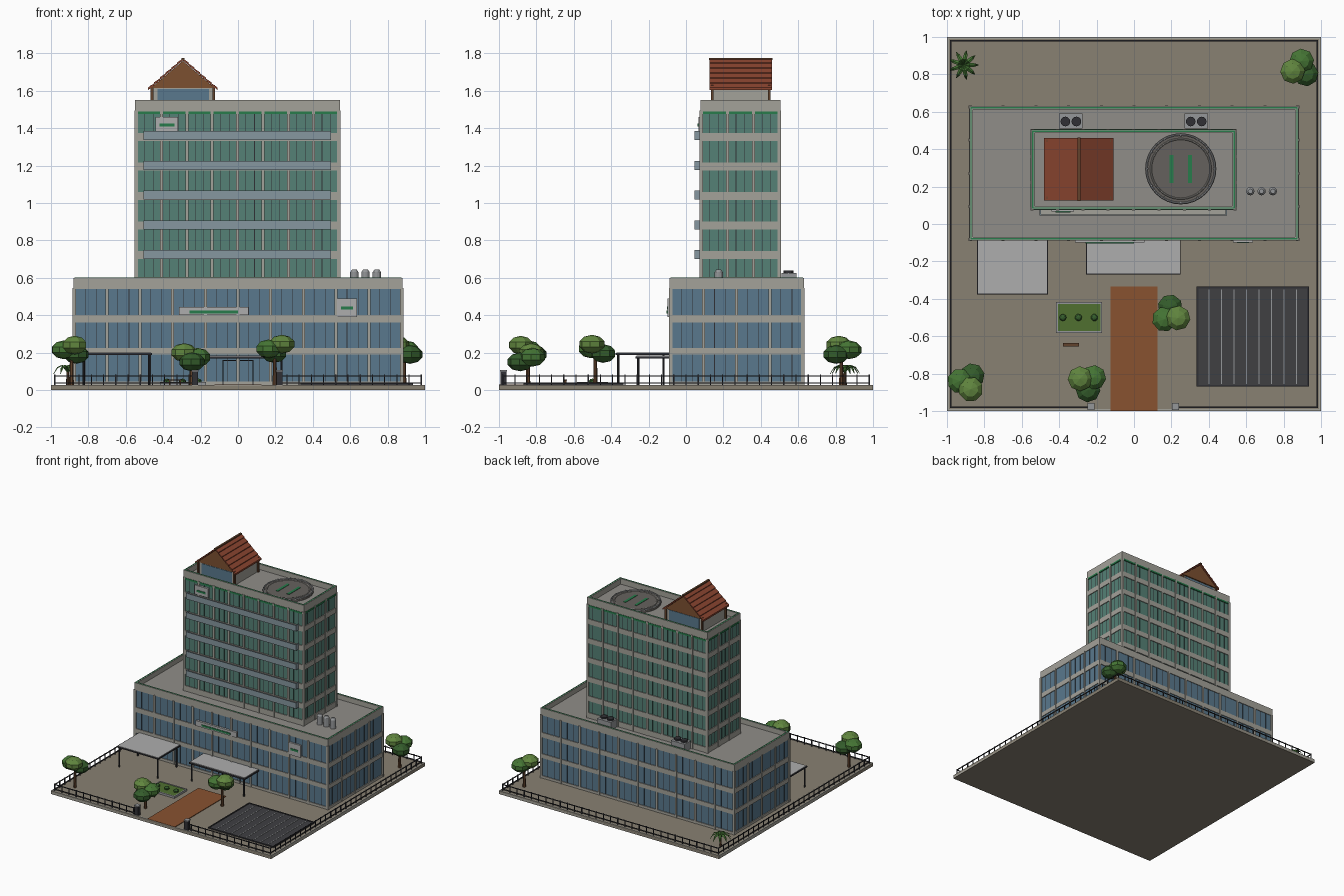
import bpy, bmesh, math, random
from mathutils import Matrix, Vector

if "Cube" in bpy.data.objects:
    bpy.data.objects.remove(bpy.data.objects["Cube"])
random.seed(4)
mats = {}
COL = dict(concrete=(.37, .36, .32), ground=(.25, .22, .17), roof=(.28, .27, .25), glass_blue=(.1, .19, .27),
           glass_green=(.09, .22, .18), balcony=(.24, .31, .35), tile=(.26, .06, .03), brick=(.25, .085, .03),
           asphalt=(.05, .05, .055), dark=(.03, .03, .035), green=(.02, .2, .07), grass=(.08, .16, .03),
           wood=(.12, .055, .025), gable=(.2, .08, .03), pad=(.13, .12, .11), pale=(.42, .42, .42),
           leaf0=(.035, .11, .025), leaf1=(.06, .18, .035), leaf2=(.12, .24, .05), metal=(.3, .31, .32))

def mat(n):
    if n not in mats:
        mats[n] = bpy.data.materials.new(n)
        mats[n].diffuse_color = (*COL[n], 1)
    return mats[n]

def finish(name, bm, m):
    me = bpy.data.meshes.new(name)
    bmesh.ops.recalc_face_normals(bm, faces=bm.faces)
    bm.to_mesh(me); bm.free()
    me.materials.append(mat(m))
    o = bpy.data.objects.new(name, me)
    bpy.context.collection.objects.link(o)
    return o

def boxes(name, m, items):
    """items: (x0, x1, y0, y1, z0, z1)"""
    bm = bmesh.new()
    for a, b, c, d, e, f in items:
        M = Matrix.Translation(((a+b)/2, (c+d)/2, (e+f)/2)) @ Matrix.Diagonal((b-a, d-c, f-e, 1))
        bmesh.ops.create_cube(bm, size=1, matrix=M)
    return finish(name, bm, m)

def cyls(name, m, items, n=12):
    """items: (x, y, z0, z1, r_bottom, r_top)"""
    bm = bmesh.new()
    for x, y, a, b, r, t in items:
        bmesh.ops.create_cone(bm, cap_ends=True, segments=n, radius1=r, radius2=t, depth=b-a,
                              matrix=Matrix.Translation((x, y, (a+b)/2)))
    return finish(name, bm, m)

def ring(x0, x1, y0, y1, z0, z1, w):
    return [(x0, x1, y0, y0+w, z0, z1), (x0, x1, y1-w, y1, z0, z1),
            (x0, x0+w, y0+w, y1-w, z0, z1), (x1-w, x1, y0+w, y1-w, z0, z1)]

def grid_posts(x0, x1, y0, y1, z0, z1, xs, ys, w, out):
    """upright strips on all four faces"""
    r = []
    for x in xs:
        r += [(x-w, x+w, y0-out, y0+.01, z0, z1), (x-w, x+w, y1-.01, y1+out, z0, z1)]
    for y in ys:
        r += [(x0-out, x0+.01, y-w, y+w, z0, z1), (x1-.01, x1+out, y-w, y+w, z0, z1)]
    return r

def block(name, x0, x1, y0, y1, z0, roof, top, nx, ny, bands, glass):
    dx, dy = (x1-x0)/nx, (y1-y0)/ny
    boxes(name+"_glazing", glass, [(x0, x1, y0, y1, z0, roof-.005)])
    boxes(name+"_roof", "roof", [(x0, x1, y0, y1, roof-.005, roof)])
    boxes(name+"_columns", "concrete", grid_posts(x0, x1, y0, y1, z0, top-.055,
          [x0+dx*i for i in range(nx+1)], [y0+dy*i for i in range(ny+1)], .008, .009))
    boxes(name+"_mullions", "dark", grid_posts(x0, x1, y0, y1, z0, top-.055,
          [x0+dx*(i+f) for i in range(nx) for f in (.33, .67)],
          [y0+dy*(i+f) for i in range(ny) for f in (.33, .67)], .0015, .002))
    b = []
    for a, c in bands:
        b += ring(x0-.006, x1+.006, y0-.006, y1+.006, a, c, .02)
    boxes(name+"_floor_bands", "concrete", b)
    boxes(name+"_parapet", "concrete", ring(x0-.005, x1+.005, y0-.005, y1+.005, top-.06, top, .018))
    boxes(name+"_parapet_trim", "green", ring(x0, x1, y0, y1, top-.002, top+.001, .007))

# Site slab, paving, parking
boxes("ground_slab", "ground", [(-1, 1, -1, 1, 0, .025)])
boxes("slab_kerb", "concrete", ring(-1, 1, -1, 1, .005, .028, .01))
boxes("entrance_path", "brick", [(-.125, .125, -.999, -.335, .02, .03)])
boxes("parking_surface", "asphalt", [(.335, .935, -.87, -.335, .02, .03)])
boxes("parking_lines", "metal", [(.4017+i*.0667-.003, .4017+i*.0667+.003, -.855, -.35, .029, .032) for i in range(8)])
boxes("parking_kerb", "dark", ring(.335, .935, -.87, -.335, .025, .034, .01))

# Main blocks
block("podium", -.875, .875, -.083, .625, .025, .56, .60, 10, 4, [(.025, .045), (.19, .225), (.36, .40)], "glass_blue")
block("tower", -.545, .54, .082, .5, .56, 1.505, 1.55, 8, 3,
      [(.56, .605)]+[(.70+.158*i, .742+.158*i) for i in range(5)], "glass_green")
boxes("tower_green_stripe", "green", ring(-.553, .548, .074, .508, 1.476, 1.49, .02))

# Tower balconies
boxes("balcony_fronts", "balcony", [(-.505, .497, .045, .052, .70+.159*i, .748+.159*i) for i in range(5)] +
      [(x, x+.007, .05, .08, .70+.159*i, .748+.159*i) for i in range(5) for x in (-.505, .49)])
boxes("balcony_floors", "concrete", [(-.50, .492, .05, .085, .70+.159*i, .71+.159*i) for i in range(5)])

# Plain sign panels
boxes("sign_panels", "pale", [(-.315, .055, -.10, -.083, .40, .443), (.53, .635, -.098, -.083, .39, .49),
                              (-.44, -.32, .066, .082, 1.385, 1.46)])
boxes("sign_bars", "green", [(-.26, 0, -.104, -.099, .41, .425), (.55, .615, -.102, -.097, .43, .447),
                             (-.42, -.34, .062, .067, 1.41, 1.425)])

# Canopies and entrance doors
boxes("canopy_roofs", "pale", [(-.835, -.465, -.372, -.08, .19, .2), (-.252, .245, -.265, -.08, .17, .185)])
boxes("canopy_edges", "dark", ring(-.84, -.46, -.376, -.08, .187, .197, .006) + ring(-.256, .249, -.269, -.08, .168, .18, .006))
cyls("canopy_posts", "dark", [(x, y, .025, .19, .006, .006) for x in (-.825, -.475) for y in (-.362, -.12)] +
     [(x, -.255, .025, .175, .006, .006) for x in (-.24, .233)], 8)
boxes("entrance_doors", "dark", [(x-.003, x+.003, -.092, -.08, .03, .16) for x in (-.08, 0, .08)] + [(-.08, .08, -.092, -.08, .155, .16)])

# Rooftop hut
boxes("hut_walls", "concrete", [(-.455, -.135, .145, .44, 1.5, 1.62)])
boxes("hut_windows", "glass_blue", [(-.43, -.155, .141, .15, 1.52, 1.61), (-.43, -.155, .435, .444, 1.52, 1.61)])
boxes("hut_posts", "wood", [(x-.007, x+.007, y-.007, y+.007, 1.5, 1.63) for x in (-.46, -.13) for y in (.14, .445)])
bm = bmesh.new()
f = bm.faces.new([bm.verts.new((x, .14, z)) for x, z in ((-.465, 1.615), (-.125, 1.615), (-.295, 1.76))])
e = bmesh.ops.extrude_face_region(bm, geom=[f])["geom"]
bmesh.ops.translate(bm, verts=[v for v in e if isinstance(v, bmesh.types.BMVert)], vec=(0, .31, 0))
finish("hut_gable", bm, "gable")
bm = bmesh.new()
for s in (-1, 1):
    for i in range(6):   # overlapping tile courses, ridge to eaves
        u, v = i/6, (i+1)/6
        p = [(s*.185*u, 1.772-.16*u), (s*.185*v, 1.772-.16*v+.006), (s*.185*v, 1.772-.16*v-.008), (s*.185*u, 1.772-.16*u-.01)]
        A, B = [[bm.verts.new((-.295+x, y, z)) for x, z in p] for y in (.125, .46)]
        bm.faces.new(A); bm.faces.new(B[::-1])
        for k in range(4):
            bm.faces.new((A[k], B[k], B[k-3], A[k-3]))
finish("hut_roof_tiles", bm, "tile")
boxes("hut_ridge", "wood", [(-.303, -.287, .123, .462, 1.765, 1.776)])

# Helipad with two touchdown bars
hx, hy = .25, .295
cyls("helipad_disc", "pad", [(hx, hy, 1.5, 1.522, .19, .19)], 32)
for nm, R in (("helipad_rim", .183), ("helipad_inner_ring", .16)):
    bpy.ops.mesh.primitive_torus_add(location=(hx, hy, 1.522), major_radius=R, minor_radius=.005, major_segments=32, minor_segments=6)
    o = bpy.context.object; o.name = nm
    o.data.materials.append(mat("metal" if R > .17 else "roof"))
cyls("helipad_lights", "metal", [(hx+.178*math.cos(a), hy+.178*math.sin(a), 1.52, 1.532, .006, .005)
     for a in [math.tau*i/12 for i in range(12)]], 6)
boxes("helipad_marking", "green", [(hx+s-.011, hx+s+.011, hy-.075, hy+.075, 1.52, 1.525) for s in (-.05, .05)])

# Rooftop plant
boxes("cooling_units", "metal", [(x, x+.125, .51, .59, .56, .625) for x in (-.4, .27)])
cyls("cooling_fans", "dark", [(x+d, .548, .62, .638, .026, .026) for x in (-.4, .27) for d in (.033, .092)], 12)
cyls("water_tanks", "metal", [(x, .175, .56, .63, .022, .022) for x in (.622, .682, .742)] +
     [(x, .175, .63, .645, .022, .012) for x in (.622, .682, .742)], 12)

# Perimeter fence and gate
F = .98
rails = [(-F, F, F-.004, F+.004), (-F-.004, -F+.004, -F, F), (F-.004, F+.004, -F, F),
         (-F, -.23, -F-.004, -F+.004), (.22, F, -F-.004, -F+.004)]
boxes("fence_rails", "dark", [(*r, z, z+.005) for r in rails for z in (.035, .073)])
pts = [-F+i*2*F/30 for i in range(31)]
boxes("fence_posts", "dark", [(x-.003, x+.003, y-.003, y+.003, .02, .082) for x, y in
      [(p, F) for p in pts] + [(s*F, p) for s in (-1, 1) for p in pts] + [(p, -F) for p in pts if not -.23 < p < .22]])
boxes("gate_posts", "dark", [(x-.016, x+.016, -.992, -.96, .02, .1) for x in (-.23, .222)])
boxes("gate_caps", "metal", [(x-.019, x+.019, -.995, -.957, .1, .107) for x in (-.23, .222)])

# Planting bed and bench
boxes("bed_soil", "grass", [(-.41, -.175, -.575, -.425, .02, .038)])
boxes("bed_rim", "metal", ring(-.416, -.17, -.582, -.418, .02, .042, .009))
boxes("bench", "wood", [(-.38, -.295, -.655, -.635, .05, .056), (-.37, -.362, -.652, -.638, .02, .05), (-.313, -.305, -.652, -.638, .02, .05)])

def blobs(name, m, items):
    """items: (centre, radii)"""
    bm = bmesh.new()
    for c, r in items:
        M = Matrix.Translation(c) @ Matrix.Rotation(random.random()*3, 4, 'Z') @ Matrix.Diagonal((*r, 1))
        bmesh.ops.create_uvsphere(bm, u_segments=8, v_segments=5, radius=1, matrix=M)
    finish(name, bm, m)

blobs("bed_shrubs", "leaf0", [((x, -.5, .045), (.02, .02, .016)) for x in (-.38, -.297, -.212)])

# Trees
for k, (x, y, z) in enumerate([(-.89, -.845, .21), (-.25, -.845, .17), (.197, -.485, .215), (.888, .83, .21)]):
    cyls(f"tree_trunk_{k}", "wood", [(x, y, .02, z, .013, .008)], 7)
    a0 = random.random()*6
    for j in range(3):
        a = a0+j*math.tau/3
        c = (x+.042*math.cos(a), y+.042*math.sin(a), z+(-.02, .005, .03)[j])
        blobs(f"tree_crown_{k}_{j}", f"leaf{j}", [(c, (.07, .07, .05))])

# Small palm
px, py = -.91, .85
cyls("palm_trunk", "wood", [(px, py, .02, .095, .01, .007)], 7)
bm = bmesh.new()
for i in range(9):
    a = i*math.tau/9
    d, n = Vector((math.cos(a), math.sin(a), 0)), Vector((-math.sin(a), math.cos(a), 0))
    prev = None
    for t, z, w in ((0, .09, .003), (.03, .13, .012), (.06, .118, .009), (.08, .085, .001)):
        c = Vector((px, py, z)) + d*t
        cur = [bm.verts.new(c-n*w), bm.verts.new(c+Vector((0, 0, .005))), bm.verts.new(c+n*w)]
        if prev:
            for q in (0, 1):
                bm.faces.new((prev[q], prev[q+1], cur[q+1], cur[q]))
        prev = cur
finish("palm_fronds", bm, "leaf1")

for m in bpy.data.materials:
    if m.users and not m.is_grease_pencil:
        m.use_nodes = True
        m.node_tree.nodes["Principled BSDF"].inputs["Base Color"].default_value = m.diffuse_color
